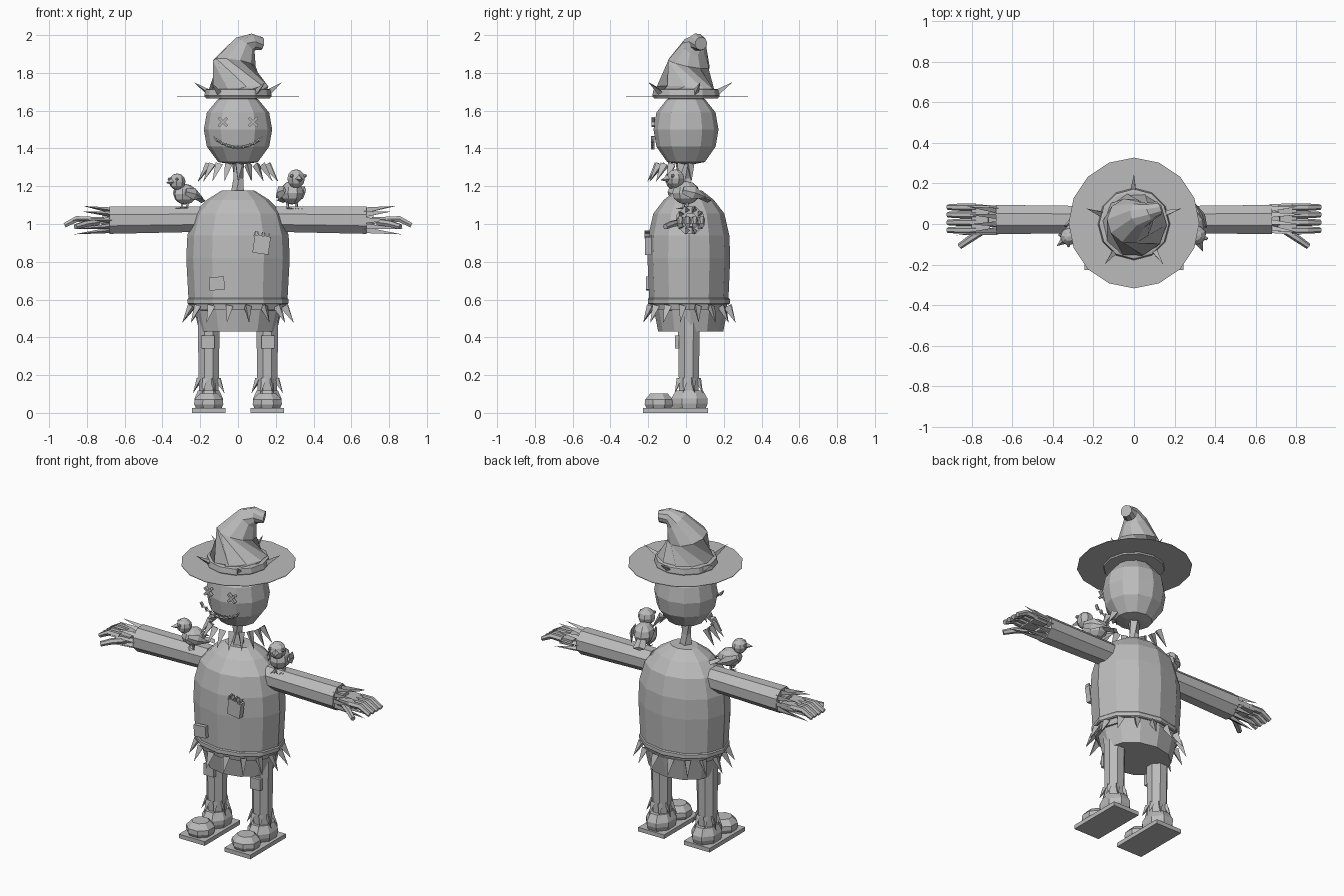
import bpy, bmesh, math, random
from math import sin, cos, pi, radians
from mathutils import Vector as V, Matrix as M

random.seed(4)
if "Cube" in bpy.data.objects:
    bpy.data.objects.remove(bpy.data.objects["Cube"])

grey = bpy.data.materials.new("plain grey")
grey.use_nodes = True
grey.diffuse_color = (0.5, 0.5, 0.5, 1)
grey.node_tree.nodes["Principled BSDF"].inputs["Base Color"].default_value = (0.5, 0.5, 0.5, 1)


def finish(name, bm, matrix=M()):
    bmesh.ops.remove_doubles(bm, verts=bm.verts, dist=0.0004)
    bmesh.ops.recalc_face_normals(bm, faces=bm.faces)
    bm.transform(matrix)
    mesh = bpy.data.meshes.new(name)
    bm.to_mesh(mesh)
    bm.free()
    mesh.materials.append(grey)
    bpy.context.collection.objects.link(bpy.data.objects.new(name, mesh))


def tube(bm, pts, radii, n=8, twist=0.0, start=0.0, sx=1.0, sy=1.0):
    """Loft polygon rings along a path, with closed ends."""
    pts = [V(p) for p in pts]
    rings = []
    for i, p in enumerate(pts):
        d = pts[min(i + 1, len(pts) - 1)] - pts[max(i - 1, 0)]
        q = d.to_track_quat('Z', 'Y')
        ring = []
        for k in range(n):
            a = start + 2 * pi * k / n + twist * i
            ring.append(bm.verts.new(p + q @ V((radii[i] * sx * cos(a), radii[i] * sy * sin(a), 0))))
        rings.append(ring)
    for a, b in zip(rings, rings[1:]):
        for k in range(n):
            j = (k + 1) % n
            bm.faces.new((a[k], a[j], b[j], b[k]))
    bm.faces.new(rings[0][::-1])
    bm.faces.new(rings[-1])


def lathe(name, profile, n, x=0, y=0, sx=1.0, sy=1.0, start=0.0):
    bm = bmesh.new()
    tube(bm, [(x, y, z) for r, z in profile], [r for r, z in profile], n, 0, start, sx, sy)
    finish(name, bm)


def spike(bm, base, tip, r):
    tube(bm, [base, tip], [r, 0.0005], 3)


def box(bm, centre, size, tilt=0.0):
    m = M.Translation(centre) @ M.Rotation(tilt, 4, 'Y') @ M.Diagonal((*size, 1))
    bmesh.ops.create_cube(bm, size=1, matrix=m)


def ball(bm, centre, size, u=8, v=6):
    m = M.Translation(centre) @ M.Diagonal((*size, 1))
    bmesh.ops.create_uvsphere(bm, u_segments=u, v_segments=v, radius=1, matrix=m)


def spike_ring(name, angles, centre, r0, z0, r1, z1, size, sy=1.0):
    bm = bmesh.new()
    for a in angles:
        c, s = cos(a), sin(a) * sy
        spike(bm, (r0 * c, centre + r0 * s, z0), (r1 * c, centre + r1 * s, z1), size)
    finish(name, bm)


# Hat: brim, band, twisted bent crown, thorns
lathe("hat_brim", [(0.322, 1.673), (0.322, 1.676)], 16, y=0.005)
lathe("hat_band", [(0.17, 1.665), (0.178, 1.68), (0.172, 1.712), (0.16, 1.715)], 12)
bm = bmesh.new()
tube(bm, [(0, 0, 1.67), (0, 0, 1.71), (-0.02, 0.015, 1.85), (0.035, 0.045, 1.94),
          (0.075, 0.06, 1.963), (0.125, 0.08, 1.955)],
     [0.168, 0.162, 0.115, 0.068, 0.047, 0.035], 10, twist=0.3)
finish("hat_crown", bm)
spike_ring("hat_thorns", [pi / 2 + 2 * pi * k / 5 for k in range(5)], 0, 0.155, 1.69, 0.245, 1.75, 0.02)

# Head with stitched face
lathe("head", [(0.05, 1.318), (0.105, 1.328), (0.165, 1.41), (0.181, 1.5), (0.165, 1.59),
               (0.105, 1.662), (0.05, 1.675)], 12, sy=0.95)
bm = bmesh.new()
for x in (-0.08, 0.08):
    for t in (-1, 1):
        box(bm, (x, -0.173, 1.54), (0.064, 0.02, 0.014), t * pi / 4)
finish("cross_eyes", bm)
bm = bmesh.new()
smile = [(x, -0.177, 1.405 + 0.045 * (x / 0.12) ** 2) for x in [-0.12 + 0.03 * i for i in range(9)]]
tube(bm, smile, [0.007] * len(smile), 4)
for i, (x, y, z) in enumerate(smile):
    h = 0.016 if i in (0, len(smile) - 1) else 0.011
    box(bm, (x, y, z), (0.007, 0.018, 2 * h), x * 4)
finish("stitched_mouth", bm)

# Neck and straw collar
bm = bmesh.new()
tube(bm, [(0, 0, 1.15), (0, 0, 1.24), (0, 0, 1.34)], [0.04, 0.028, 0.035], 5, twist=0.5)
finish("neck", bm)
spike_ring("collar_straw", [radians(172 + 19.6 * k) for k in range(11)], 0, 0.155, 1.315, 0.215, 1.225, 0.024, 0.95)

# Tunic body, hem and skirt
lathe("tunic", [(0.085, 1.178), (0.165, 1.128), (0.235, 1.055), (0.268, 0.94), (0.274, 0.82),
                (0.262, 0.6), (0.246, 0.545), (0.19, 0.54)], 12, y=0.015, sy=0.8)
lathe("hem_band", [(0.262, 0.575), (0.268, 0.58), (0.268, 0.602), (0.262, 0.608)], 12, y=0.015, sy=0.81)
lathe("skirt", [(0.235, 0.56), (0.205, 0.43)], 12, y=0.025, sy=0.84)
spike_ring("hem_straw", [2 * pi * (k + 0.5) / 16 for k in range(16)], 0.018, 0.25, 0.565, 0.3, 0.478, 0.024, 0.83)

# Cloth patches
bm = bmesh.new()
box(bm, (-0.112, -0.2, 0.685), (0.08, 0.025, 0.07), radians(-4))
finish("belly_patch", bm)
bm = bmesh.new()
box(bm, (0.125, -0.2, 0.89), (0.085, 0.035, 0.095), radians(8))
for i in range(5):
    box(bm, (0.09 + i * 0.018, -0.205, 0.95 - i * 0.003), (0.007, 0.03, 0.028), radians(20 * (-1) ** i))
finish("chest_patch", bm)

for s, side in ((1, "left"), (-1, "right")):
    # Sleeve
    bm = bmesh.new()
    tube(bm, [(s * 0.2, 0.022, 1.025), (s * 0.68, 0.022, 1.02)], [0.072, 0.078], 8, start=pi / 8)
    finish(side + "_sleeve", bm)

    # Hand: palm, four drooping fingers, thumb
    bm = bmesh.new()
    tube(bm, [(s * 0.66, 0.025, 1.015), (s * 0.72, 0.025, 1.02)], [0.04, 0.04], 6)
    box(bm, (s * 0.755, 0.027, 1.02), (0.09, 0.13, 0.035))
    for y in (0.083, 0.046, 0.008, -0.03):
        tube(bm, [(s * 0.78, y, 1.025), (s * 0.855, y, 1.026), (s * 0.918, y, 0.993)],
             [0.018, 0.018, 0.014], 6)
    tube(bm, [(s * 0.74, -0.03, 1.01), (s * 0.81, -0.075, 1.0), (s * 0.86, -0.11, 0.985)],
         [0.018, 0.018, 0.015], 6)
    finish(side + "_hand", bm)

    # Straw at the wrist
    bm = bmesh.new()
    for k in range(10):
        a = 2 * pi * k / 10
        tip = random.uniform(0.8, 0.88)
        spike(bm, (s * 0.67, 0.023 + 0.058 * cos(a), 1.02 + 0.055 * sin(a)),
              (s * tip, 0.023 + 0.078 * cos(a), 1.02 + 0.078 * sin(a)), 0.018)
    finish(side + "_wrist_straw", bm)

    # Leg with knee patch and ankle straw
    lathe(side + "_leg", [(0.056, 0.1), (0.058, 0.2), (0.064, 0.56)], 8, x=s * 0.155, y=0.015, start=pi / 8)
    bm = bmesh.new()
    box(bm, (s * 0.158, -0.048, 0.375), (0.068, 0.022, 0.07))
    finish(side + "_knee_patch", bm)
    bm = bmesh.new()
    for k in range(8):
        a = 2 * pi * (k + 0.5) / 8
        spike(bm, (s * 0.155 + 0.052 * cos(a), 0.015 + 0.052 * sin(a), 0.18),
              (s * 0.155 + 0.09 * cos(a), 0.015 + 0.08 * sin(a), 0.105), 0.017)
    finish(side + "_ankle_straw", bm)

    # Shoe: heel, rounded toe, flat sole
    lathe(side + "_shoe_heel", [(0.09, 0.022), (0.1, 0.05), (0.1, 0.075), (0.075, 0.118)], 8,
          x=s * 0.155, y=0.018, sx=0.82, sy=1.04, start=pi / 8)
    lathe(side + "_shoe_toe", [(0.07, 0.022), (0.082, 0.045), (0.08, 0.07), (0.05, 0.102)], 8,
          x=s * 0.155, y=-0.143, sx=1.02, start=pi / 8)
    bm = bmesh.new()
    box(bm, (s * 0.155, -0.055, 0.0125), (0.176, 0.345, 0.025))
    finish(side + "_sole", bm)


def bird(name, loc, turn, size):
    bm = bmesh.new()
    ball(bm, (0, 0, 0), (0.062, 0.078, 0.062))
    ball(bm, (0, -0.06, 0.075), (0.05, 0.05, 0.05))
    tube(bm, [(0, -0.1, 0.075), (0, -0.145, 0.068)], [0.02, 0.0005], 4)
    tube(bm, [(0, 0.05, -0.01), (0, 0.13, -0.04)], [0.025, 0.035], 4, sy=0.4)
    for s in (-1, 1):
        ball(bm, (s * 0.038, -0.092, 0.09), (0.01, 0.01, 0.01), 6, 4)
        tube(bm, [(s * 0.058, -0.04, 0.015), (s * 0.066, 0.02, 0), (s * 0.05, 0.1, -0.025)],
             [0.02, 0.035, 0.0005], 4, sx=0.35)
        tube(bm, [(s * 0.025, 0, -0.04), (s * 0.025, -0.005, -0.085)], [0.008, 0.008], 4)
        for t in (-1, 0, 1):
            spike(bm, (s * 0.025, 0, -0.08), (s * 0.025 + t * 0.02, -0.04, -0.085), 0.007)
    finish(name, bm, M.Translation(loc) @ M.Rotation(turn, 4, 'Z') @ M.Diagonal((size, size, size, 1)))


# Shoulder birds
bird("left_bird", (0.285, 0.0, 1.165), radians(22), 1.0)
bird("right_bird", (-0.28, -0.03, 1.158), radians(-52), 0.88)
